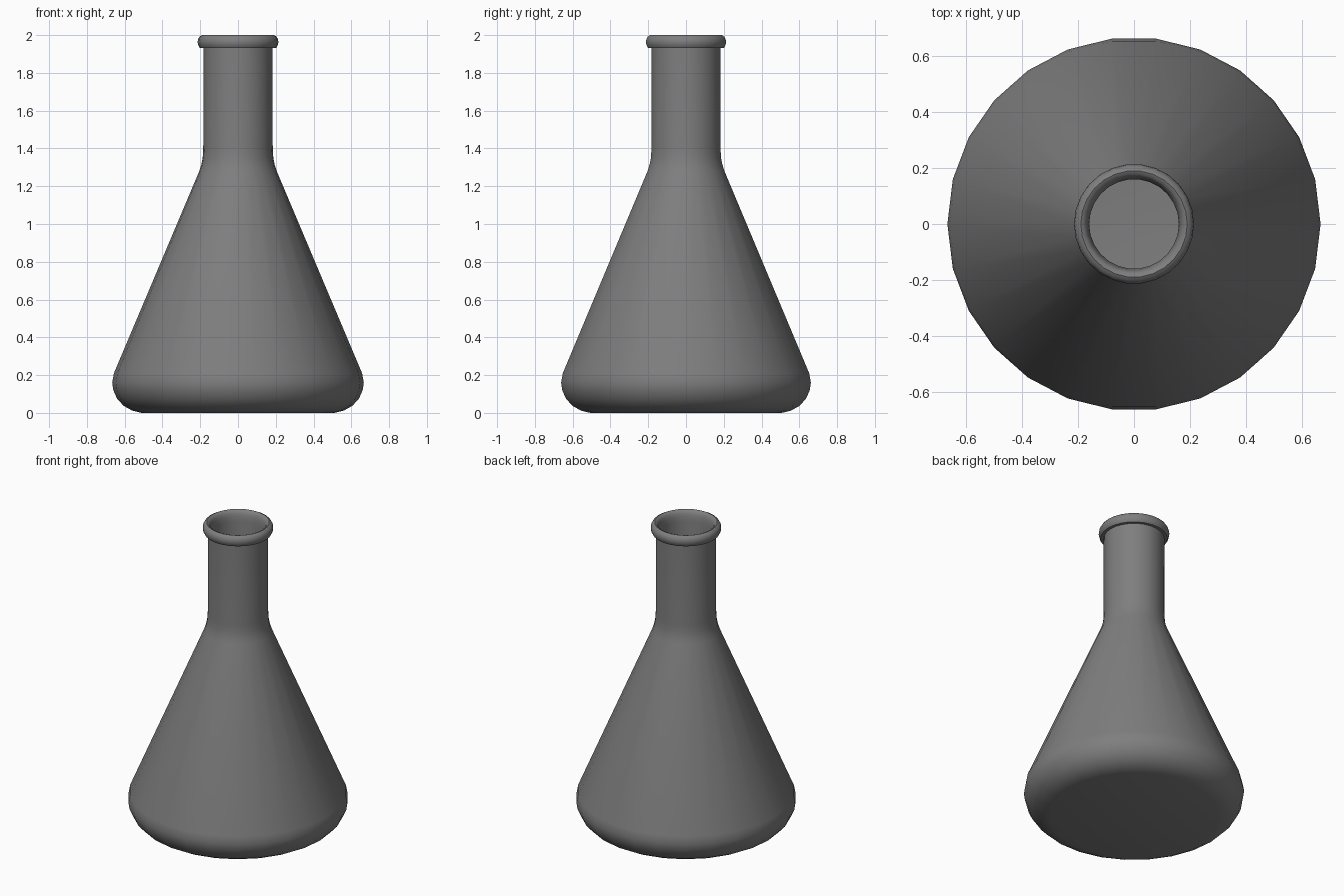
import bpy
from math import cos, sin, pi, radians

if "Cube" in bpy.data.objects:
    bpy.data.objects.remove(bpy.data.objects["Cube"])

SIDES = 26

# dark tinted glass grey
grey = bpy.data.materials.new("dark_grey")
grey.diffuse_color = (0.21, 0.21, 0.21, 1)
grey.use_nodes = True
grey.node_tree.nodes["Principled BSDF"].inputs["Base Color"].default_value = grey.diffuse_color


def lathe(name, profile):
    """Revolve an (r, z) profile around z; r = 0 ends become poles."""
    verts, rings, faces = [], [], []
    for r, z in profile:
        n = 1 if r == 0 else SIDES
        rings.append(range(len(verts), len(verts) + n))
        verts += [(r * cos(2 * pi * i / SIDES), r * sin(2 * pi * i / SIDES), z) for i in range(n)]
    for a, b in zip(rings, rings[1:]):
        for i in range(SIDES):
            j = (i + 1) % SIDES
            quad = [a[i % len(a)], a[j % len(a)], b[j % len(b)], b[i % len(b)]]
            faces.append(list(dict.fromkeys(quad)))
    mesh = bpy.data.meshes.new(name)
    mesh.from_pydata(verts, [], faces)
    mesh.materials.append(grey)
    obj = bpy.data.objects.new(name, mesh)
    bpy.context.collection.objects.link(obj)
    bpy.ops.object.select_all(action='DESELECT')
    obj.select_set(True)
    bpy.context.view_layer.objects.active = obj
    bpy.ops.object.shade_smooth_by_angle(angle=radians(50))
    return obj


# outer wall: flat base, rounded foot, cone, shoulder, straight neck
outer = [(0, 0), (0.51, 0), (0.56, 0.012), (0.605, 0.037), (0.64, 0.075),
         (0.66, 0.12), (0.666, 0.16), (0.657, 0.21), (0.205, 1.28),
         (0.194, 1.315), (0.187, 1.35), (0.184, 1.40), (0.183, 1.932)]

# rolled lip around the mouth
lip = [(0.202, 1.932), (0.21, 1.945), (0.214, 1.963), (0.211, 1.98),
       (0.203, 1.993), (0.19, 2.0), (0.178, 1.995), (0.169, 1.98), (0.164, 1.96)]

# inner wall and floor
inner = [(0.16, 1.93), (0.16, 1.40), (0.163, 1.35), (0.182, 1.27),
         (0.633, 0.205), (0.64, 0.16), (0.62, 0.09), (0.57, 0.042),
         (0.51, 0.025), (0, 0.025)]

lathe("flask", outer + lip + inner)
